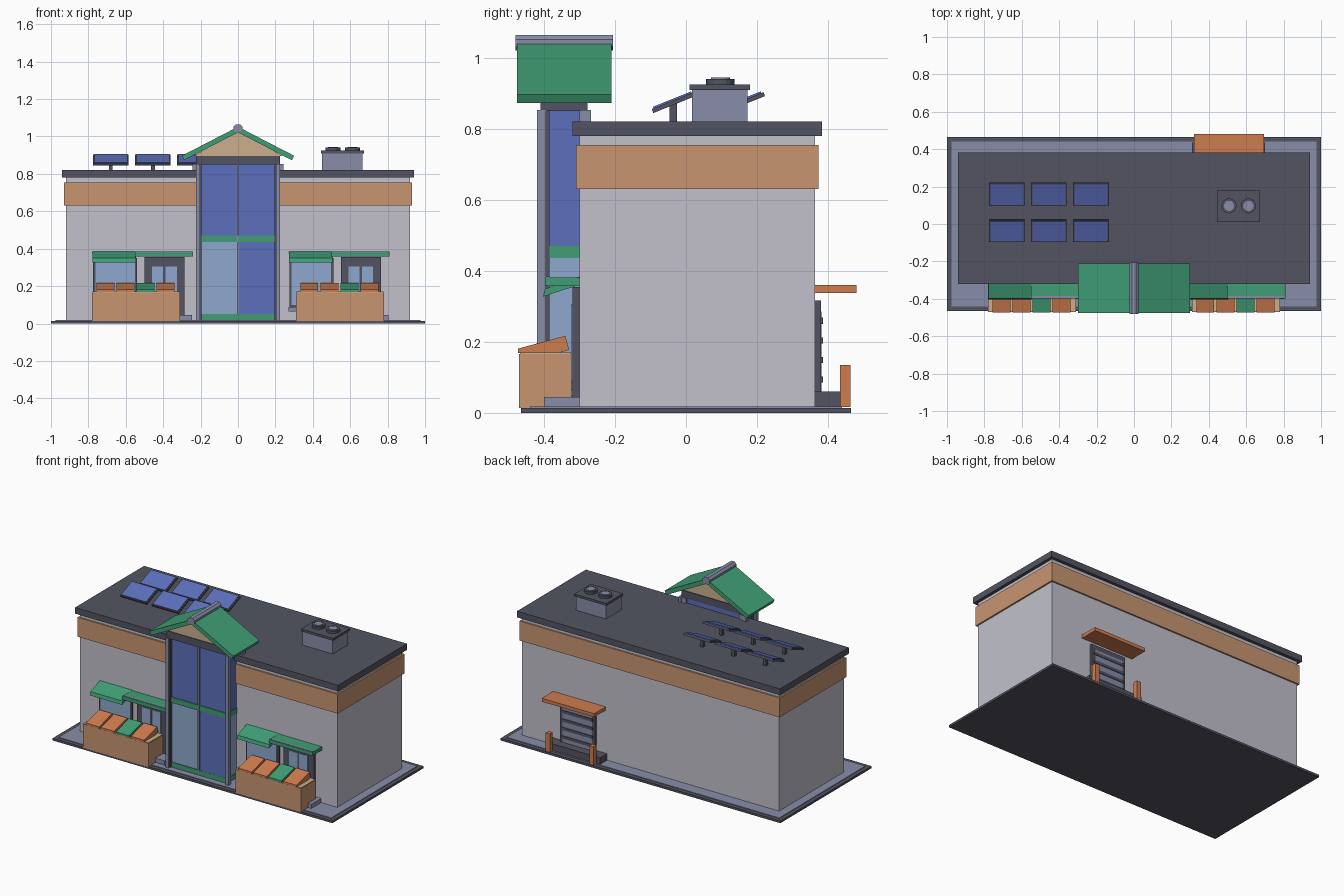
import bpy, bmesh, math
from mathutils import Matrix, Vector

cube = bpy.data.objects.get("Cube")
if cube:
    bpy.data.objects.remove(cube, do_unlink=True)


def material(name, rgb):
    lin = [((c / 255 + 0.055) / 1.055) ** 2.4 for c in rgb] + [1]
    m = bpy.data.materials.new(name)
    m.use_nodes = True
    m.diffuse_color = lin
    node = next(n for n in m.node_tree.nodes if n.type == 'BSDF_PRINCIPLED')
    node.inputs["Base Color"].default_value = lin
    return m


SLATE = material("dark slate", (82, 84, 97))
LAV = material("lavender grey", (137, 141, 168))
WALL = material("pale wall", (194, 193, 204))
BAND = material("clay tan", (200, 149, 113))
TAN = material("light tan", (203, 175, 140))
GREEN = material("green", (64, 158, 117))
BLUE = material("deep blue glass", (92, 111, 187))
SKY = material("light blue glass", (143, 169, 205))
ORANGE = material("orange", (205, 124, 79))


def finish(name, bm, mat):
    bmesh.ops.recalc_face_normals(bm, faces=bm.faces)
    me = bpy.data.meshes.new(name)
    bm.to_mesh(me)
    bm.free()
    me.materials.append(mat)
    ob = bpy.data.objects.new(name, me)
    bpy.context.collection.objects.link(ob)
    return ob


def box(name, mat, x, y, z, tilt=0):
    """Box from three (min, max) ranges, optionally tilted about x."""
    bm = bmesh.new()
    bmesh.ops.create_cube(bm, size=1)
    r = (x, y, z)
    bmesh.ops.scale(bm, vec=[b - a for a, b in r], verts=bm.verts)
    bmesh.ops.rotate(bm, cent=(0, 0, 0), matrix=Matrix.Rotation(tilt, 3, 'X'), verts=bm.verts)
    bmesh.ops.translate(bm, vec=[(a + b) / 2 for a, b in r], verts=bm.verts)
    return finish(name, bm, mat)


def prism(name, mat, axis, profile, span):
    """Extrude a profile along x (profile is y, z) or along y (profile is x, z)."""
    bm = bmesh.new()
    at = (lambda p: (span[0], p[0], p[1])) if axis == 'x' else (lambda p: (p[0], span[0], p[1]))
    face = bm.faces.new([bm.verts.new(at(p)) for p in profile])
    ext = bmesh.ops.extrude_face_region(bm, geom=[face])
    d = span[1] - span[0]
    bmesh.ops.translate(bm, vec=Vector((d, 0, 0) if axis == 'x' else (0, d, 0)),
                        verts=[v for v in ext["geom"] if isinstance(v, bmesh.types.BMVert)])
    return finish(name, bm, mat)


def disc(name, mat, x, y, z, r):
    bm = bmesh.new()
    bmesh.ops.create_cone(bm, cap_ends=True, segments=16, radius1=r, radius2=r, depth=z[1] - z[0],
                          matrix=Matrix.Translation((x, y, sum(z) / 2)))
    return finish(name, bm, mat)


# Ground slab and pavement
box("ground_slab", SLATE, (-1, 1), (-.465, .465), (0, .014))
box("pavement", LAV, (-.975, .975), (-.44, .44), (.01, .018))

# Main building
box("walls", WALL, (-.92, .92), (-.3, .363), (.015, .79))
box("fascia_band", BAND, (-.93, .93), (-.31, .373), (.63, .755))
box("flat_roof", SLATE, (-.94, .94), (-.32, .383), (.78, .82))

# Glazed entrance tower
box("tower_glass_lower", SKY, (-.2, .2), (-.395, -.28), (.015, .45))
box("tower_glass_upper", BLUE, (-.2, .2), (-.395, -.28), (.45, .855))
box("tower_dark_pane", BLUE, (.005, .195), (-.399, -.394), (.05, .436))
box("tower_mid_band", GREEN, (-.204, .204), (-.402, -.28), (.436, .47))
box("tower_base_band", GREEN, (-.202, .202), (-.4, -.28), (.015, .05))
box("tower_mullion", LAV, (-.006, .006), (-.405, -.39), (.05, .855))
for s, side in ((-1, "right"), (1, "left")):
    def span(a, b):
        return tuple(sorted((s * a, s * b)))
    box(side + "_tower_front_post", LAV, span(.203, .225), (-.42, -.395), (.015, .853))
    box(side + "_tower_dark_post", SLATE, span(.196, .208), (-.409, -.385), (.015, .852))
    box(side + "_tower_rear_post", LAV, span(.222, .242), (-.3, -.267), (.015, .853))
    box(side + "_tower_back_post", LAV, span(.19, .222), (-.29, -.27), (.8, .853))
box("tower_lintel", SLATE, (-.225, .225), (-.41, -.277), (.85, .896))

# Gable over the tower
prism("gable_infill", TAN, 'y', [(-.24, .895), (.24, .895), (0, 1.03)], (-.405, -.282))
prism("gable_roof", GREEN, 'y', [(0, 1.052), (.3, .897), (.288, .873), (0, 1.022),
                                 (-.288, .873), (-.3, .897)], (-.476, -.21))
prism("gable_ridge", LAV, 'y', [(-.025, 1.032), (0, 1.02), (.025, 1.032), (.025, 1.052),
                                (.012, 1.065), (-.012, 1.065), (-.025, 1.052)], (-.48, -.205))

# Shop fronts, repeated on both sides of the tower
for dx, side in ((0, "right"), (1.05, "left")):
    def sx(a, b):
        return (a + dx, b + dx)
    box(side + "_window_frame", SLATE, sx(-.775, -.54), (-.312, -.295), (.085, .35))
    box(side + "_window_glass", SKY, sx(-.763, -.552), (-.316, -.3), (.1, .34))
    box(side + "_window_sill", LAV, sx(-.78, -.535), (-.335, -.295), (.065, .087))
    prism(side + "_window_awning", GREEN, 'x', [(-.3, .384), (-.397, .349), (-.403, .327), (-.3, .361)],
          sx(-.777, -.546))
    box(side + "_door_frame", SLATE, sx(-.5, -.285), (-.319, -.295), (.018, .355))
    for a in (-.46, -.387):
        box(side + "_door_pane", SKY, sx(a, a + .06), (-.322, -.31), (.09, .306))
    box(side + "_door_awning", GREEN, sx(-.55, -.24), (-.397, -.295), (.358, .381))
    box(side + "_awning_trim", LAV, sx(-.55, -.24), (-.395, -.385), (.376, .384))
    box(side + "_door_step", LAV, sx(-.54, -.245), (-.4, -.295), (.015, .045))

# Market counters with sloping produce trays
for x0, side in ((-.78, "right"), (.31, "left")):
    box(side + "_counter", BAND, (x0, x0 + .47), (-.47, -.322), (.014, .166))
    box(side + "_counter_top", TAN, (x0 + .002, x0 + .468), (-.468, -.324), (.164, .17))
    for i in range(4):
        a = x0 + .024 + i * .107
        prism(side + "_tray", GREEN if i == 2 else ORANGE, 'x',
              [(-.473, .168), (-.473, .181), (-.34, .217), (-.329, .178), (-.36, .168)], (a, a + .095))

# Solar panels
tilt = math.radians(22)
for x in (-.68, -.455, -.23):
    for y in (-.035, .161):
        box("solar_frame", SLATE, (x - .095, x + .095), (y - .064, y + .064), (.868, .88), tilt)
        box("solar_cells", BLUE, (x - .088, x + .088), (y - .061, y + .055), (.876, .884), tilt)
        box("solar_post", SLATE, (x - .01, x + .01), (y - .012, y + .009), (.815, .872))

# Rooftop ventilation unit
box("vent_body", LAV, (.45, .665), (.017, .173), (.815, .912))
box("vent_cap", SLATE, (.443, .673), (.01, .18), (.91, .925))
for x in (.508, .612):
    disc("vent_fan_ring", SLATE, x, .097, (.92, .94), .04)
    disc("vent_fan_hub", LAV, x, .097, (.93, .945), .027)

# Rear delivery door
box("rear_canopy", ORANGE, (.32, .695), (.36, .48), (.338, .36))
box("rear_door_frame", SLATE, (.385, .635), (.355, .38), (.015, .316))
box("rear_shutter", LAV, (.405, .615), (.37, .382), (.06, .285))
for i in range(4):
    z = .085 + i * .055
    box("rear_shutter_rib", SLATE, (.4, .62), (.37, .386), (z, z + .018))
box("rear_step", SLATE, (.31, .7), (.355, .435), (.015, .06))
for x in (.352, .664):
    box("rear_bollard", ORANGE, (x - .015, x + .015), (.434, .463), (.016, .135))
